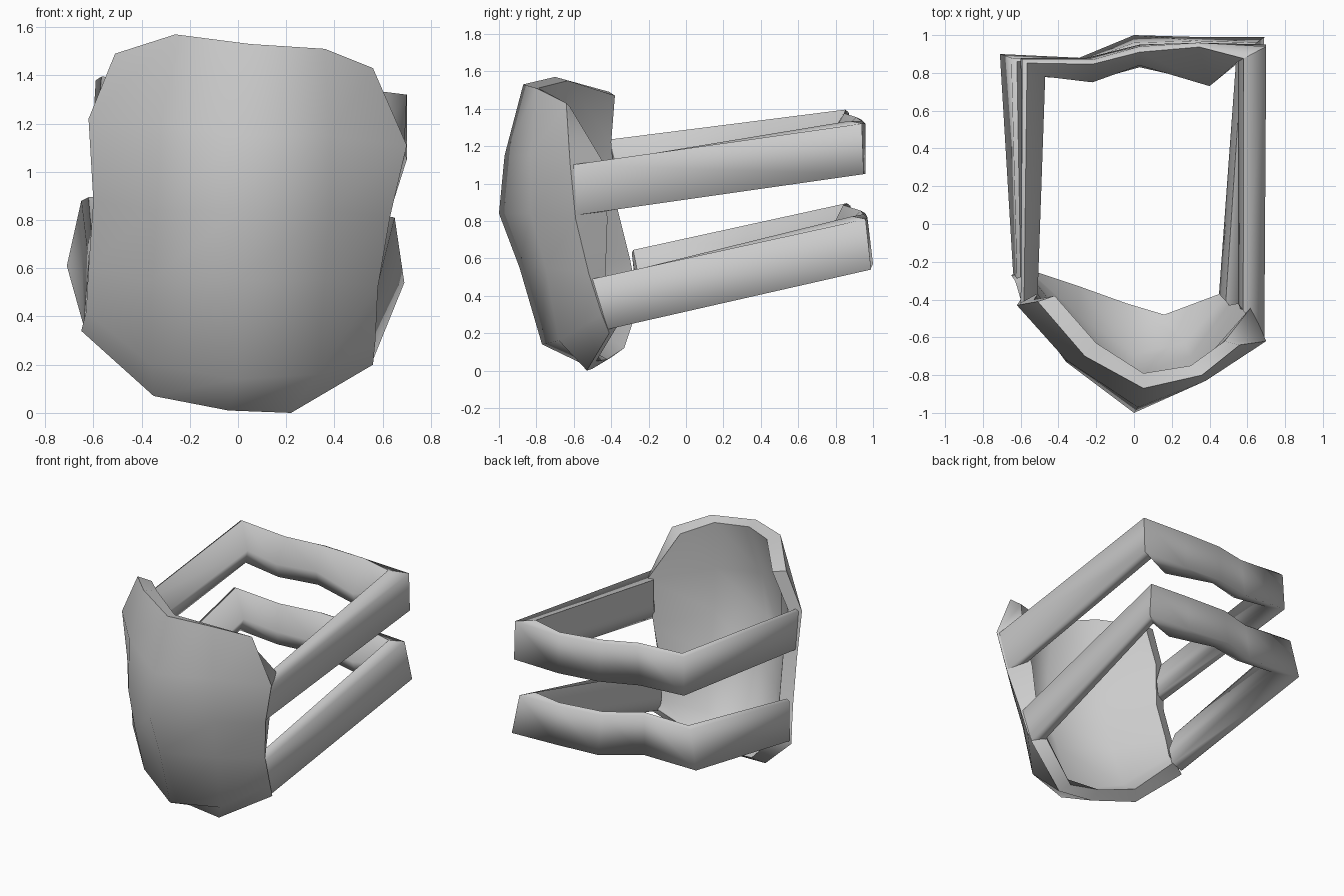
import bpy, bmesh, math
from mathutils import Vector

default_cube = bpy.data.objects.get("Cube")
if default_cube:
    bpy.data.objects.remove(default_cube, do_unlink=True)

# Single plain grey material
grey = bpy.data.materials.new("plain_grey")
grey.use_nodes = True
colour = (0.6, 0.6, 0.6, 1)
grey.diffuse_color = colour
grey.node_tree.nodes["Principled BSDF"].inputs["Base Color"].default_value = colour


def make_object(name, bm):
    """Turn a bmesh into a linked, active, coloured object."""
    bmesh.ops.recalc_face_normals(bm, faces=bm.faces)
    mesh = bpy.data.meshes.new(name)
    bm.to_mesh(mesh)
    bm.free()
    mesh.materials.append(grey)
    obj = bpy.data.objects.new(name, mesh)
    bpy.context.scene.collection.objects.link(obj)
    bpy.ops.object.select_all(action='DESELECT')
    obj.select_set(True)
    bpy.context.view_layer.objects.active = obj
    return obj


def border(grid):
    """Vertices round the edge of a grid, in order."""
    right_side = [row[-1] for row in grid[1:-1]]
    left_side = [row[0] for row in reversed(grid[1:-1])]
    return grid[0] + right_side + grid[-1][::-1] + left_side


def build_guard_plate(rows, column_insets, row_lifts, right_depths):
    """Loft the outer skin and an inset inner skin, then close the rim."""
    inner_rows = []
    for row, lift, depth in zip(rows, row_lifts, right_depths):
        inner_row = [Vector(point) + Vector((dx, dy, lift))
                     for point, (dx, dy) in zip(row, column_insets)]
        inner_row[-1].y += depth
        inner_rows.append(inner_row)
    bm = bmesh.new()
    skins = []
    for skin_rows in (rows, inner_rows):
        grid = [[bm.verts.new(point) for point in row] for row in skin_rows]
        for lower, upper in zip(grid, grid[1:]):
            for c in range(len(lower) - 1):
                bm.faces.new((lower[c], lower[c + 1], upper[c + 1], upper[c]))
        skins.append(border(grid))
    outer, inner = skins
    for i in range(len(outer)):
        j = (i + 1) % len(outer)
        bm.faces.new((outer[i], outer[j], inner[j], inner[i]))
    obj = make_object("guard_plate", bm)
    bpy.ops.object.shade_smooth_by_angle(angle=math.radians(64))
    return obj


def build_strap(name, stations, height):
    """Sweep a five-sided section: ridge, shoulder, two feet, inner bulge."""
    bm = bmesh.new()
    rings = []
    for shoulder_at, foot_at, inner_at, shelf in stations:
        shoulder = Vector(shoulder_at)
        inner_top = Vector((*inner_at, shoulder.z))
        down = Vector((0, 0, -height))
        ridge = shoulder.lerp(inner_top, shelf) + Vector((0, 0, 0.015))
        foot = Vector((*foot_at, shoulder.z)) + down
        bulge = inner_top + down * 0.55
        inner_foot = foot.lerp(inner_top + down * 0.92, 0.75)
        section = (ridge, shoulder, foot, inner_foot, bulge)
        rings.append([bm.verts.new(p) for p in section])
    for a, b in zip(rings, rings[1:]):
        for i in range(len(a)):
            j = (i + 1) % len(a)
            bm.faces.new((a[i], a[j], b[j], b[i]))
    bm.faces.new(rings[0])
    bm.faces.new(rings[-1])
    for face in bm.faces:
        face.smooth = True

    # Crisp ridge, right corner and ends; the rest rolls softly
    ridge_verts = {ring[0] for ring in rings}
    crisp_rings = [set(rings[i]) for i in (0, 1, -1)]
    for edge in bm.edges:
        ends = set(edge.verts)
        if ends <= ridge_verts or any(ends <= ring for ring in crisp_rings):
            edge.smooth = False
    return make_object(name, bm)


# Curved front plate, rows from the bottom rim to the top rim
plate_rows = [
    [(-.65, -.27, .34), (-.35, -.4, .07), (-.04, -.5, .01), (.22, -.53, 0), (.56, -.41, .2)],
    [(-.63, -.3, .42), (-.36, -.55, .2), (0, -.77, .14), (.33, -.68, .16), (.57, -.45, .3)],
    [(-.62, -.33, .6), (-.36, -.66, .55), (0, -.89, .55), (.36, -.75, .55), (.58, -.52, .52)],
    [(-.6, -.4, .88), (-.36, -.73, .84), (0, -1, .84), (.38, -.83, .84), (.63, -.59, .81)],
    [(-.62, -.43, 1.22), (-.36, -.72, 1.2), (.02, -.97, 1.15), (.38, -.83, 1.15), (.7, -.62, 1.11)],
    [(-.51, -.41, 1.49), (-.26, -.7, 1.57), (.05, -.87, 1.53), (.36, -.8, 1.51), (.56, -.64, 1.43)],
]
insets = [(.09, .03), (.06, .07), (0, .08), (-.06, .05), (-.08, .02)]
lifts = (.05, .02, 0, 0, 0, -.02)
depths = (.03, .05, .07, .15, .16, 0)
build_guard_plate(plate_rows, insets, lifts, depths)

# Straps running round the back: shoulder, outer foot, inner side, shelf width
upper_path = [
    ((.69, -.61, 1.1), (.63, -.59), (.55, -.42), .8),
    ((.7, .94, 1.32), (.7, .95), (.55, .86), .8),
    ((.34, .96, 1.32), (.34, .96), (.4, .73), .1),
    ((.03, .94, 1.34), (.03, .95), (.03, .84), .3),
    ((-.22, .87, 1.36), (-.25, .88), (-.22, .75), .2),
    ((-.59, .87, 1.38), (-.6, .88), (-.47, .78), .2),
    ((-.6, -.42, 1.22), (-.59, -.4), (-.51, -.37), .2),
]
lower_path = [
    ((.57, -.5, .49), (.56, -.42), (.45, -.37), .7),
    ((.65, .96, .81), (.69, .99), (.54, .86), .7),
    ((.34, .97, .82), (.34, .99), (.38, .75), .1),
    ((0, .96, .84), (0, 1), (.03, .83), .2),
    ((-.27, .86, .87), (-.29, .88), (-.22, .76), .2),
    ((-.65, .88, .88), (-.71, .9), (-.5, .78), .2),
    ((-.62, -.29, .63), (-.64, -.26), (-.52, -.25), .2),
]
build_strap("upper_strap", upper_path, 0.27)
build_strap("lower_strap", lower_path, 0.27)
